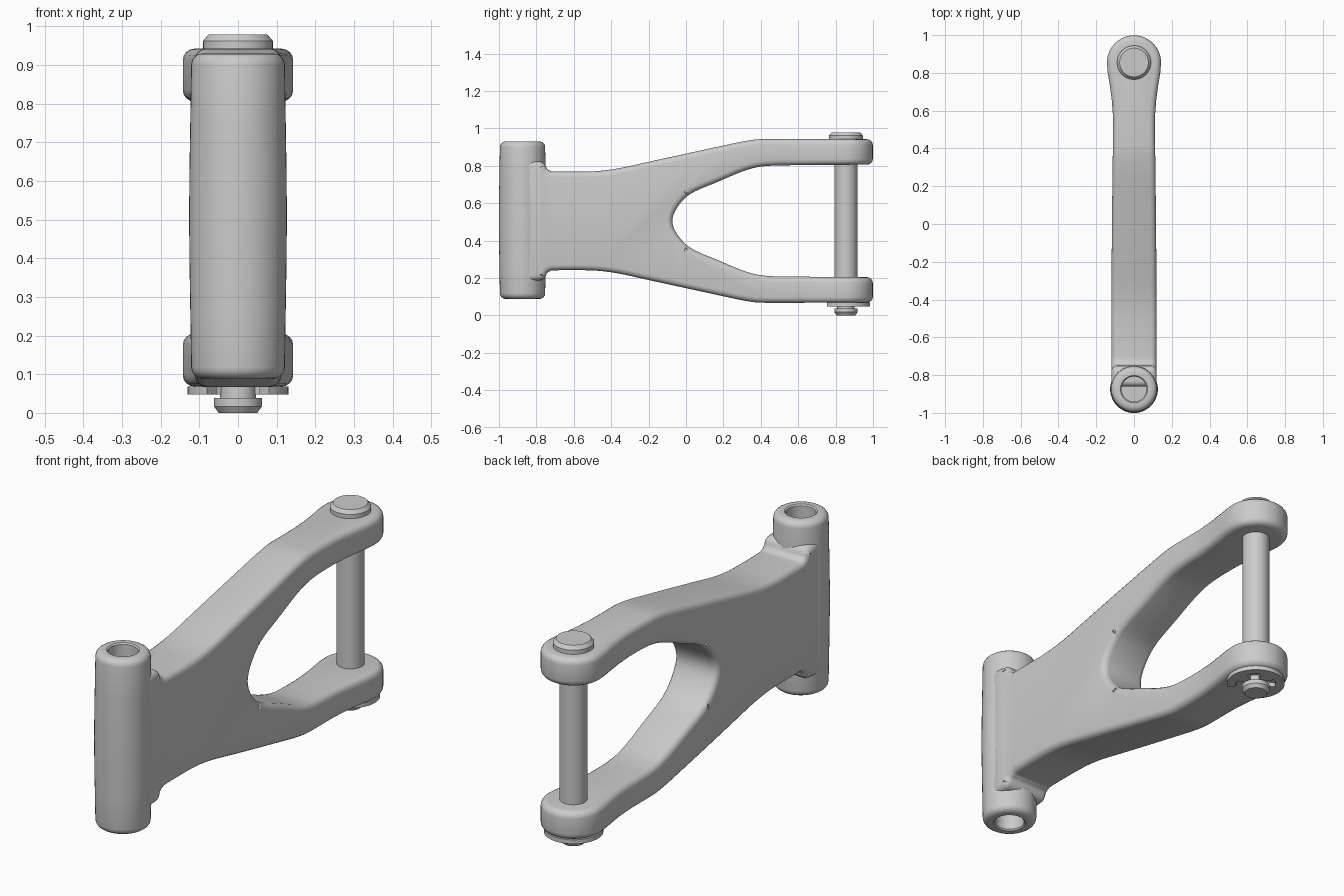
import bpy, bmesh
from math import sin, cos, pi, radians
from mathutils import Vector

if "Cube" in bpy.data.objects:
    bpy.data.objects.remove(bpy.data.objects["Cube"])

MID = 0.505  # height of the symmetry plane


def finish(bm, name, mods=(), smooth=True):
    bmesh.ops.recalc_face_normals(bm, faces=bm.faces[:])
    me = bpy.data.meshes.new(name)
    bm.to_mesh(me)
    bm.free()
    ob = bpy.data.objects.new(name, me)
    bpy.context.collection.objects.link(ob)
    return ob


def apply_all(ob, angle=35):
    bpy.ops.object.select_all(action='DESELECT')
    bpy.context.view_layer.objects.active = ob
    ob.select_set(True)
    for m in list(ob.modifiers):
        bpy.ops.object.modifier_apply(modifier=m.name)
    bpy.ops.object.shade_smooth_by_angle(angle=radians(angle))


def prism(name, pts, direction):
    """Extrude a closed outline of 3D points."""
    bm = bmesh.new()
    face = bm.faces.new([bm.verts.new(p) for p in pts])
    ext = bmesh.ops.extrude_face_region(bm, geom=[face])['geom']
    bmesh.ops.translate(bm, vec=direction,
                        verts=[g for g in ext if isinstance(g, bmesh.types.BMVert)])
    return finish(bm, name)


def revolve(name, profile, y, steps=48):
    """Turn an (r, z) profile around a vertical axis; r = 0 closes the ends."""
    bm = bmesh.new()
    vs = [bm.verts.new((r, y, z)) for r, z in profile]
    edges = [bm.edges.new(e) for e in zip(vs, vs[1:])]
    bmesh.ops.spin(bm, geom=vs + edges, cent=(0, y, 0), axis=(0, 0, 1),
                   angle=2 * pi, steps=steps)
    bmesh.ops.remove_doubles(bm, verts=bm.verts[:], dist=1e-5)
    bmesh.ops.dissolve_degenerate(bm, edges=bm.edges[:], dist=1e-6)
    return finish(bm, name)


def spline(pts, n=3):
    """Catmull-Rom curve through 2D points."""
    p = [Vector(q) for q in pts]
    p = [p[0] * 2 - p[1]] + p + [p[-1] * 2 - p[-2]]
    out = []
    for a, b, c, d in zip(p, p[1:], p[2:], p[3:]):
        for i in range(n):
            t = i / n
            out.append(0.5 * (2 * b + (c - a) * t + (2 * a - 5 * b + 4 * c - d) * t * t
                              + (3 * b - a - 3 * c + d) * t ** 3))
    return out + [p[-2]]


def flip(pts):
    return [(y, 2 * MID - z) for y, z in reversed(pts)]


# Forked arm: side outline intersected with top outline, then rounded
top = [(-0.87, 0.83), (-0.752, 0.82)] + [tuple(v) for v in spline(
    [(-0.75, 0.80), (-0.742, 0.783), (-0.725, 0.773), (-0.70, 0.769), (-0.52, 0.769),
     (-0.42, 0.777), (-0.33, 0.792), (-0.2, 0.821), (0.2, 0.908), (0.3, 0.929),
     (0.38, 0.941), (0.46, 0.943)])] + [(1.2, 0.941)]
half_slot = [(0.60, 0.803), (0.47, 0.801), (0.38, 0.792), (0.29, 0.765), (0.17, 0.714),
             (0.05, 0.664), (-0.01, 0.622), (-0.057, 0.56)]
slot = spline(half_slot + [(-0.073, MID)] + flip(half_slot))
side = top + [(1.2, 0.808)] + [tuple(v) for v in slot] + [(1.2, 2 * MID - 0.808)] + flip(top)
arm = prism('fork_arm', [(-0.3, y, z) for y, z in side], (0.6, 0, 0))

plan = [(0.119, -0.86), (0.12, -0.5), (0.117, 0), (0.111, 0.48), (0.112, 0.58),
        (0.118, 0.66), (0.129, 0.74), (0.139, 0.80)]
right = plan + [(0.143 * cos(a), 0.856 + 0.143 * sin(a))
                for a in [radians(t) for t in range(-3, 90, 9)]]
outline = right + [(-x, y) for x, y in reversed(right)]
cutter = prism('arm_cutter', [(x, y, -0.5) for x, y in outline], (0, 0, 2))
m = arm.modifiers.new('trim', 'BOOLEAN')
m.operation, m.solver, m.object = 'INTERSECT', 'EXACT', cutter
b = arm.modifiers.new('round', 'BEVEL')
b.width, b.segments, b.use_clamp_overlap = 0.03, 4, False
b.limit_method, b.angle_limit = 'ANGLE', radians(50)
arm.modifiers.new('normals', 'WEIGHTED_NORMAL').keep_sharp = True
apply_all(arm, 40)
bpy.data.objects.remove(cutter)

# Pivot barrel: slightly bulged tube with a bore at each end
Z0, Z1, BORE = 0.088, 0.93, 0.066
rim = [(0.121 - 0.03 + 0.03 * cos(a), 0.03 - 0.03 * sin(a))
       for a in [radians(t) for t in (90, 67, 45, 22, 0)]]
low = [(0, 0.22), (BORE, 0.22), (BORE, 0.006), (BORE + 0.006, 0)] + rim + \
      [(0.1235, 0.18), (0.1255, 0.3)]
barrel = revolve('pivot_barrel',
                 [(r, Z0 + z) for r, z in low] + [(0.1265, (Z0 + Z1) / 2)] +
                 [(r, Z1 - z) for r, z in reversed(low)], -0.874)
apply_all(barrel)

# Clevis pin with head, retaining groove and chamfered tip
PIN_Y = 0.855
pin = revolve('clevis_pin', [
    (0, 0), (0.05, 0), (0.062, 0.017), (0.062, 0.038), (0.047, 0.038), (0.047, 0.07),
    (0.061, 0.07), (0.061, 0.935), (0.09, 0.935), (0.09, 0.962), (0.076, 0.979),
    (0, 0.979)], PIN_Y)
apply_all(pin, 30)

# Retaining clip: open ring with three inward lobes, gap to the front
angles = list(range(-52, 233, 4))
inner = []
for t in angles:
    lobe = min(abs(t - c) for c in (0, 90, 180)) <= 22
    inner.append(0.047 if lobe else 0.09)
ring = [(0.13, t) for t in angles] + list(zip(reversed(inner), reversed(angles)))
clip = prism('retaining_clip',
             [(r * cos(radians(t)), PIN_Y + r * sin(radians(t)), 0.048) for r, t in ring],
             (0, 0, 0.02))
apply_all(clip, 30)
